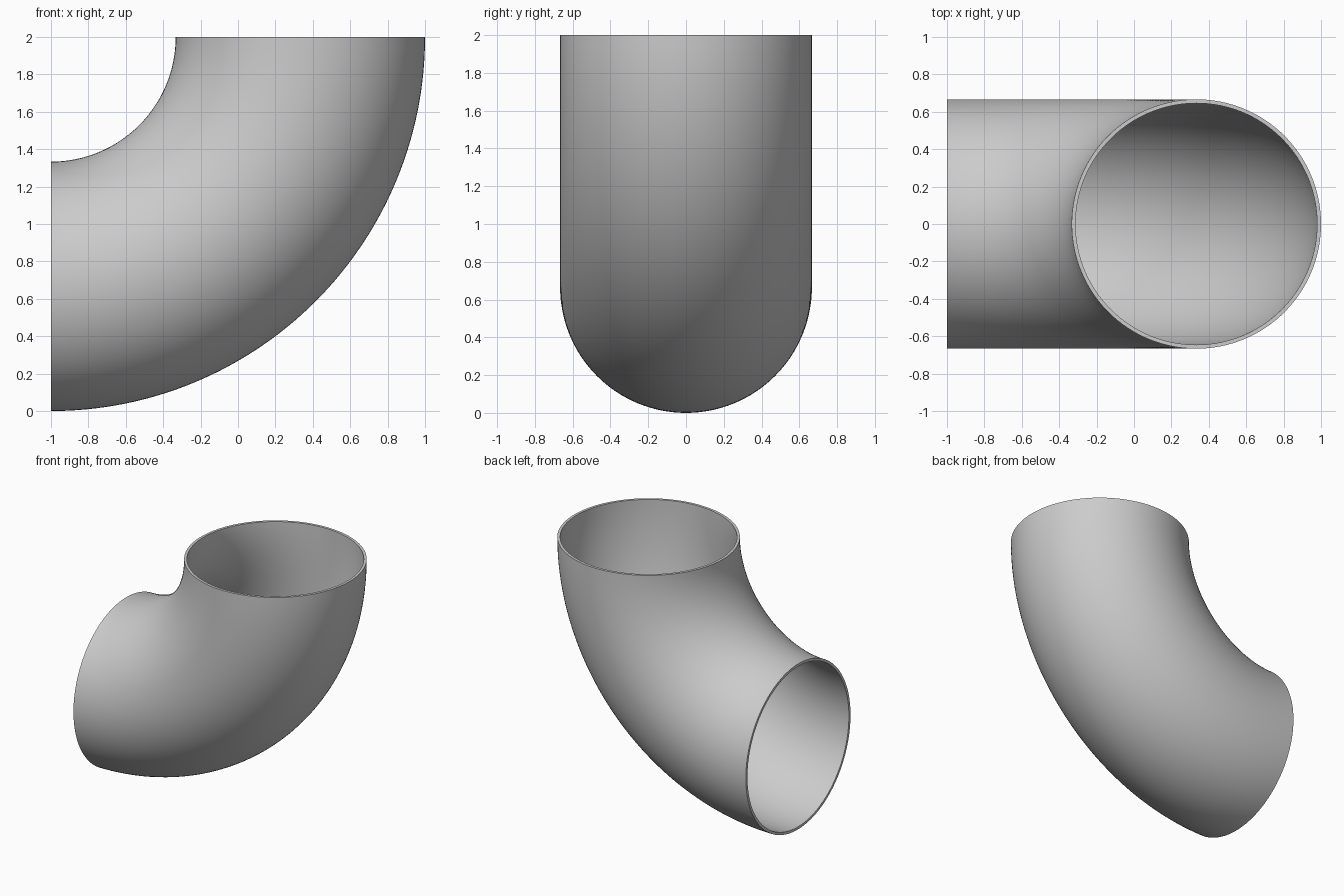
import bpy
import bmesh
from math import cos, sin, pi, radians

cube = bpy.data.objects.get("Cube")
if cube:
    bpy.data.objects.remove(cube, do_unlink=True)

# Pipe dimensions: a quarter bend around an axis parallel to y
BEND_RADIUS = 4 / 3
OUTER = 2 / 3
INNER = OUTER - 0.021
STEPS, SIDES = 64, 128
AXIS_X, AXIS_Z = -1, 2

steel = bpy.data.materials.new("grey_steel")
steel.use_nodes = True
grey = (0.6, 0.6, 0.6, 1)
steel.diffuse_color = grey
steel.node_tree.nodes["Principled BSDF"].inputs["Base Color"].default_value = grey


def ring(bm, bend, radius):
    """Circle of vertices across the pipe at one bend angle."""
    verts = []
    for i in range(SIDES):
        a = 2 * pi * i / SIDES
        reach = BEND_RADIUS + radius * cos(a)
        verts.append(bm.verts.new((AXIS_X + reach * sin(bend),
                                   radius * sin(a),
                                   AXIS_Z - reach * cos(bend))))
    return verts


def bridge(bm, a, b):
    """Band of quads between two rings."""
    for i in range(SIDES):
        j = (i + 1) % SIDES
        bm.faces.new((a[i], a[j], b[j], b[i]))


# Outer and inner walls, joined by flat rims at both open ends
bm = bmesh.new()
bends = [pi / 2 * s / STEPS for s in range(STEPS + 1)]
outer = [ring(bm, b, OUTER) for b in bends]
inner = [ring(bm, b, INNER) for b in bends]
for wall in (outer, inner):
    for a, b in zip(wall, wall[1:]):
        bridge(bm, a, b)
for end in (0, -1):
    bridge(bm, outer[end], inner[end])
bmesh.ops.recalc_face_normals(bm, faces=bm.faces)

mesh = bpy.data.meshes.new("pipe_elbow")
bm.to_mesh(mesh)
bm.free()
mesh.materials.append(steel)
elbow = bpy.data.objects.new("pipe_elbow", mesh)
bpy.context.collection.objects.link(elbow)

# Smooth walls with crisp rim edges
bpy.ops.object.select_all(action="DESELECT")
elbow.select_set(True)
bpy.context.view_layer.objects.active = elbow
bpy.ops.object.shade_smooth_by_angle(angle=radians(30))
